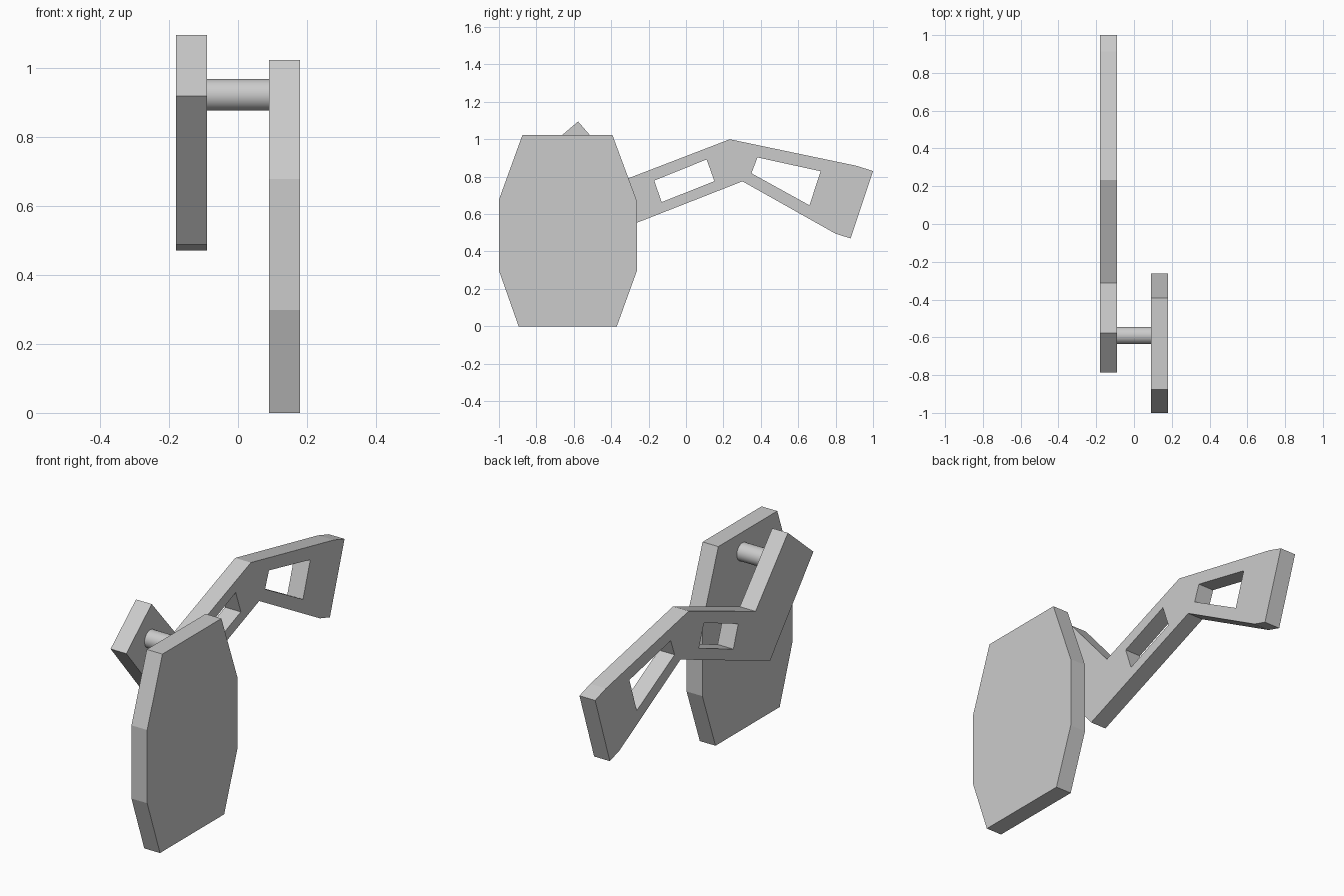
import bpy
from math import radians

if "Cube" in bpy.data.objects:
    bpy.data.objects.remove(bpy.data.objects["Cube"])


def flat_part(name, loops, x, thickness):
    """Extrude closed (y, z) outlines along x; inner loops become holes."""
    curve = bpy.data.curves.new(name, 'CURVE')
    curve.dimensions = '2D'
    curve.fill_mode = 'BOTH'
    curve.extrude = thickness / 2
    for loop in loops:
        spline = curve.splines.new('POLY')
        spline.points.add(len(loop) - 1)
        for point, (y, z) in zip(spline.points, loop):
            point.co = (y, z, 0, 1)
        spline.use_cyclic_u = True
    obj = bpy.data.objects.new(name, curve)
    bpy.context.collection.objects.link(obj)
    obj.location.x = x
    # local x, y, z map to world y, z, x
    obj.rotation_euler = (radians(90), 0, radians(90))
    bpy.ops.object.select_all(action='DESELECT')
    obj.select_set(True)
    bpy.context.view_layer.objects.active = obj
    bpy.ops.object.convert(target='MESH')
    obj = bpy.context.object
    bpy.ops.object.mode_set(mode='EDIT')
    bpy.ops.mesh.select_all(action='SELECT')
    bpy.ops.mesh.remove_doubles(threshold=0.0005)
    bpy.ops.mesh.normals_make_consistent(inside=False)
    bpy.ops.object.mode_set(mode='OBJECT')
    bpy.ops.object.shade_flat()
    return obj


# Pedal pad: eight-sided plate
pad = [(-0.875, 1.022), (-0.393, 1.022), (-0.262, 0.668), (-0.262, 0.298),
       (-0.37, 0), (-0.895, 0), (-1, 0.298), (-1, 0.677)]
flat_part("pad_plate", [pad], 0.135, 0.09)

# Bent arm with two window cut-outs
arm = [(-0.577, 1.095), (-0.785, 0.918), (-0.43, 0.488), (0.302, 0.775),
       (0.80, 0.495), (0.88, 0.47), (1.0, 0.83), (0.912, 0.858),
       (0.234, 1.0), (-0.312, 0.79)]
inner_window = [(-0.17, 0.779), (0.11, 0.892), (0.152, 0.776), (-0.13, 0.664)]
outer_window = [(0.382, 0.903), (0.35, 0.818), (0.66, 0.647), (0.72, 0.829)]
flat_part("bent_arm", [arm, inner_window, outer_window], -0.135, 0.09)

# Pin joining arm and plate
bpy.ops.mesh.primitive_cylinder_add(vertices=32, radius=0.046, depth=0.18,
                                    location=(0, -0.59, 0.921),
                                    rotation=(0, radians(90), 0))
bpy.context.object.name = "pivot_pin"
bpy.ops.object.shade_smooth_by_angle()
